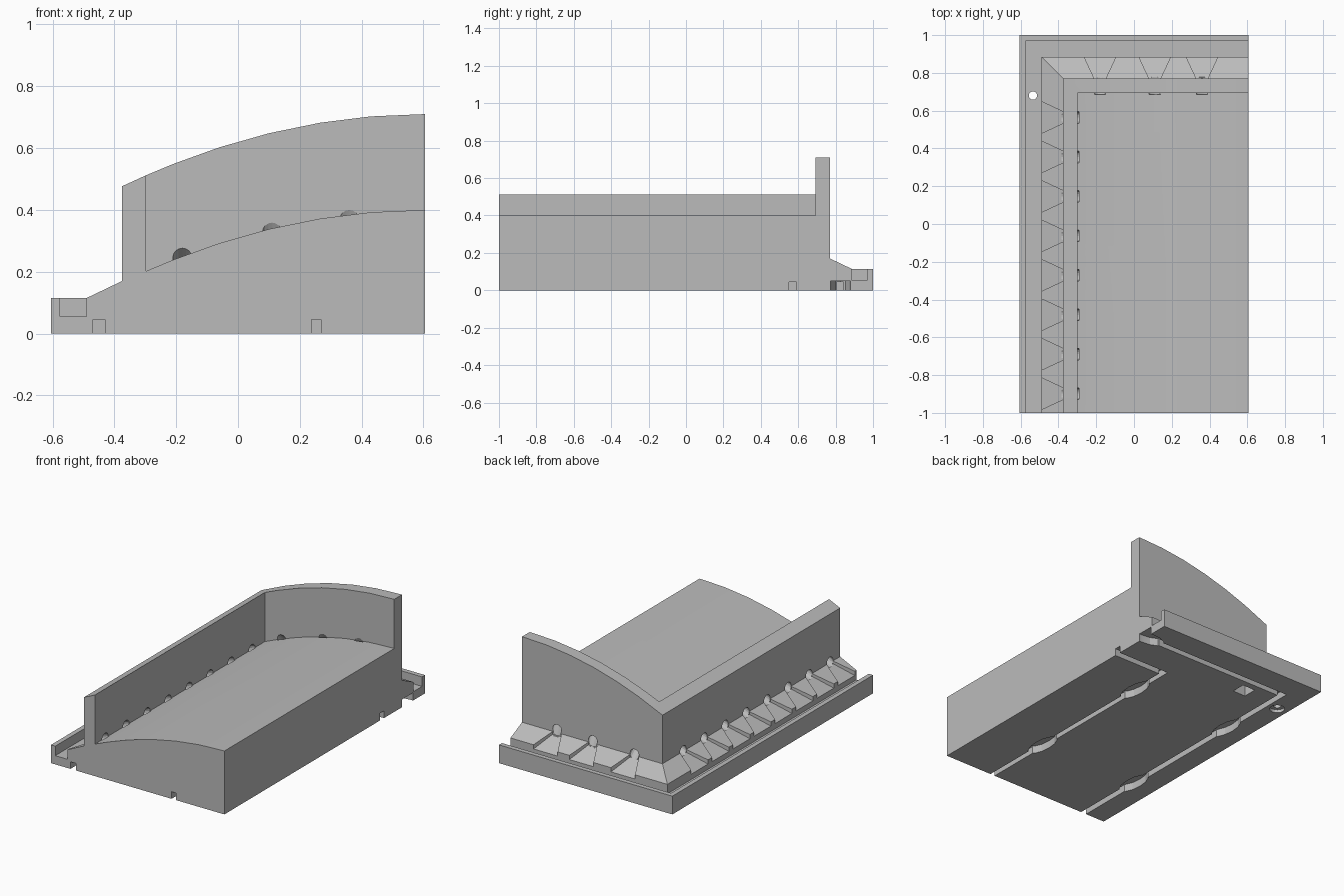
import bpy, bmesh, math
from mathutils import Vector

if "Cube" in bpy.data.objects:
    bpy.data.objects.remove(bpy.data.objects["Cube"])

X0, X1, Y0, Y1 = -0.605, 0.605, -1.0, 1.0
XS = [-0.21, -0.06, 0.10, 0.265, 0.43, X1]


def deck(x):
    return 0.40 - 0.243 * (X1 - x) ** 2


def crest(x):
    return deck(x) + 0.31


# Edge profile: distance from the outer edge, height (number or curve)
PROFILE = [(0, 0), (0, 0.115), (0.03, 0.115), (0.03, 0.055), (0.115, 0.055),
           (0.115, 0.115), (0.23, 0.17), (0.23, crest), (0.307, crest), (0.307, deck)]


def make_object(name, bm, mat=None):
    bmesh.ops.recalc_face_normals(bm, faces=bm.faces)
    me = bpy.data.meshes.new(name)
    bm.to_mesh(me)
    bm.free()
    ob = bpy.data.objects.new(name, me)
    bpy.context.collection.objects.link(ob)
    if mat:
        me.materials.append(mat)
    return ob


concrete = bpy.data.materials.new("concrete_grey")
concrete.diffuse_color = (0.50, 0.50, 0.50, 1)
concrete.use_nodes = True
concrete.node_tree.nodes["Principled BSDF"].inputs["Base Color"].default_value = concrete.diffuse_color

# Deck slab with kerb channel, sloped ledge and parapet swept round two sides
bm = bmesh.new()


def station(place):
    row = []
    for d, h in PROFILE:
        x, y = place(d)
        row.append(bm.verts.new((x, y, h(x) if callable(h) else h)))
    return row


rows = [station(lambda d: (X0 + d, Y0)), station(lambda d: (X0 + d, Y1 - d))]
rows += [station(lambda d, x=x: (x, Y1 - d)) for x in XS]
for a, b in zip(rows, rows[1:]):
    for i in range(len(PROFILE) - 1):
        bm.faces.new((a[i], a[i + 1], b[i + 1], b[i]))
front = [rows[0][-1]] + [bm.verts.new((x, Y0, deck(x))) for x in XS]
back = [r[-1] for r in rows[1:]]
for i in range(len(XS)):
    bm.faces.new((front[i], front[i + 1], back[i + 1], back[i]))
foot = bm.verts.new((X1, Y0, 0))
bm.faces.new(rows[0] + front[1:] + [foot])
bm.faces.new(rows[-1] + [front[-1], foot])
bm.faces.new([r[0] for r in rows] + [foot])
body = make_object("roof_deck_with_parapet", bm, concrete)

# Cutters
cut = bmesh.new()


def hull(points):
    vs = [cut.verts.new(p) for p in points]
    r = bmesh.ops.convex_hull(cut, input=vs)
    junk = [v for v in r["geom_interior"] if isinstance(v, bmesh.types.BMVert)]
    bmesh.ops.delete(cut, geom=junk, context='VERTS')


def box(xa, xb, ya, yb, za, zb):
    hull([(x, y, z) for x in (xa, xb) for y in (ya, yb) for z in (za, zb)])


def prism(cx, cy, rx, ry, za, zb, n=16):
    ring = [(cx + rx * math.cos(2 * math.pi * k / n), cy + ry * math.sin(2 * math.pi * k / n))
            for k in range(n)]
    hull([(x, y, z) for x, y in ring for z in (za, zb)])


def scupper(place, zin):
    # Sloping drain pipe through the parapet
    pipe = []
    for d, z in ((0.315, zin), (0.222, 0.172)):
        for k in range(16):
            a = 2 * math.pi * k / 16
            pipe.append((*place(d, 0.031 * math.cos(a)), z + 0.031 * math.sin(a)))
    hull(pipe)
    # Flared chute in the ledge
    chute = []
    for d, w, zf in ((0.2285, 0.031, 0.152), (0.10, 0.091, 0.08)):
        for s in (-w, w):
            chute += [(*place(d, s), zf), (*place(d, s), 0.24)]
    hull(chute)


for i in range(8):
    y = 0.564 - 0.2089 * i
    scupper(lambda d, s: (X0 + d, y + s), 0.205)
for x in (-0.18, 0.11, 0.36):
    scupper(lambda d, s: (x + s, Y1 - d), deck(x) + 0.002)

# Underside grooves with wider clip pockets
H = 0.045
box(0.237, 0.269, Y0 - 0.1, 0.59, -0.1, H)
box(0.24, X1 + 0.1, 0.55, 0.591, -0.1, H + 0.0005)
box(-0.469, -0.431, Y0 - 0.1, 0.845, -0.1, H)
box(-0.467, X1 + 0.1, 0.805, 0.843, -0.1, H + 0.0005)
for x in (0.253, -0.45):
    for y in (-0.54, 0.31):
        prism(x, y, 0.05, 0.12, -0.1, H + 0.003, 12)
prism(0.59, 0.826, 0.12, 0.055, -0.1, H + 0.004, 12)
# Square pocket and drain hole with countersink
box(-0.29, -0.2, 0.675, 0.765, -0.1, 0.1)
prism(-0.535, 0.68, 0.022, 0.022, -0.1, 0.09)
prism(-0.535, 0.68, 0.045, 0.045, -0.12, 0.02)

cutter = make_object("drain_cutters", cut)
cutter.hide_render = True
mod = body.modifiers.new("drains", 'BOOLEAN')
mod.operation = 'DIFFERENCE'
mod.solver = 'EXACT'
mod.use_self = True
mod.object = cutter
bpy.context.view_layer.objects.active = body
body.select_set(True)
cutter.select_set(False)
bpy.ops.object.modifier_apply(modifier=mod.name)
bpy.data.objects.remove(cutter)
bpy.ops.object.shade_smooth_by_angle(angle=math.radians(15))
